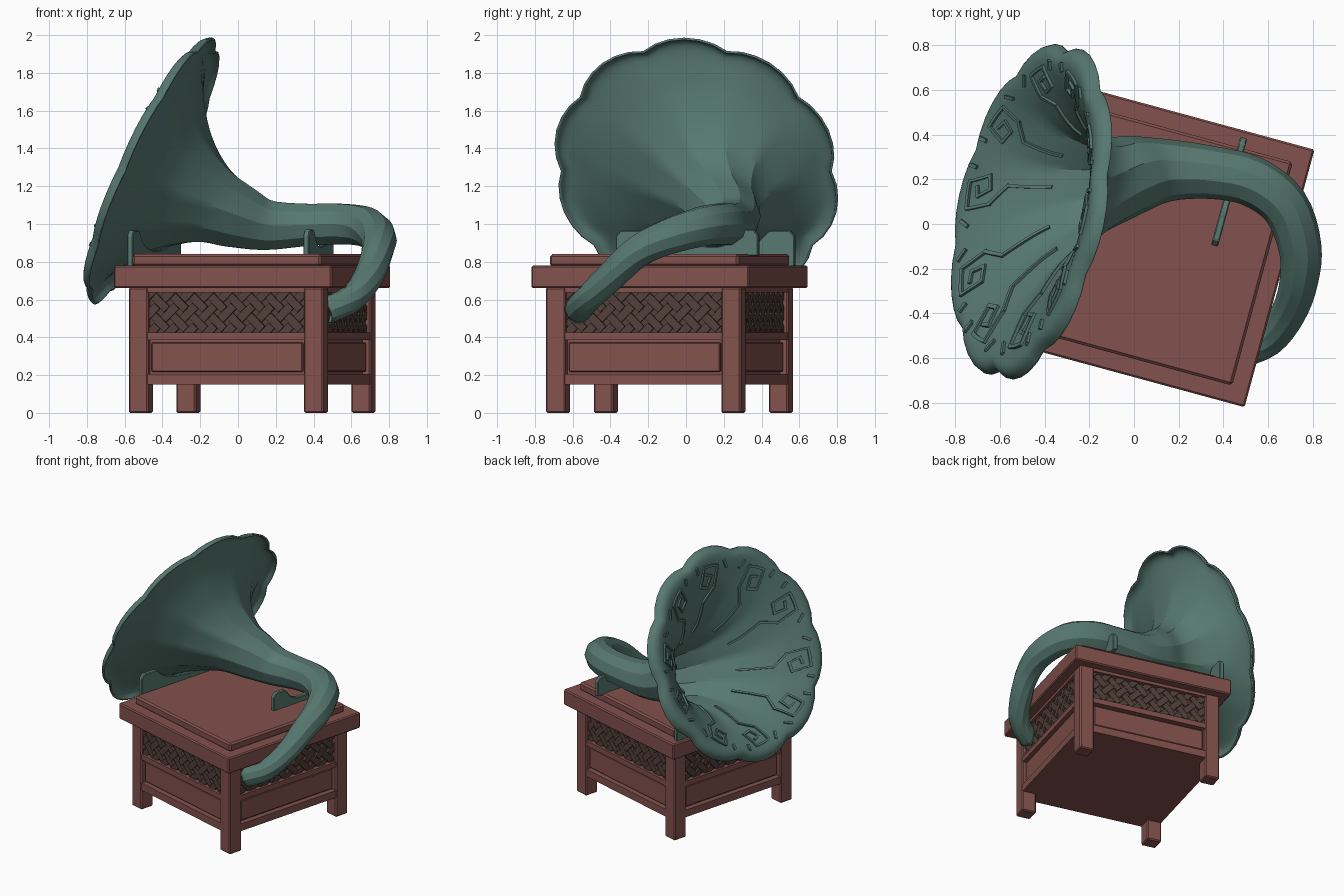
import bpy, bmesh, math
from mathutils import Vector as V, Matrix as M

if "Cube" in bpy.data.objects:
    bpy.data.objects.remove(bpy.data.objects["Cube"])


def material(name, rgb):
    m = bpy.data.materials.new(name)
    m.diffuse_color = (*rgb, 1)
    m.use_nodes = True
    m.node_tree.nodes["Principled BSDF"].inputs["Base Color"].default_value = m.diffuse_color
    return m


RED = material("red_wood", (0.225, 0.083, 0.074))
GREEN = material("patina_green", (0.095, 0.19, 0.16))
BROWN = material("lattice_brown", (0.085, 0.052, 0.042))

# The cabinet is turned 15 degrees and sits a little off centre
TABLE = M.Translation((0.075, -0.087, 0)) @ M.Rotation(math.radians(-15.2), 4, 'Z')


def finish(name, bm, mat, world=None, bevel=0, smooth=False, thick=0):
    bmesh.ops.recalc_face_normals(bm, faces=bm.faces)
    me = bpy.data.meshes.new(name)
    bm.to_mesh(me)
    bm.free()
    me.materials.append(mat)
    ob = bpy.data.objects.new(name, me)
    bpy.context.collection.objects.link(ob)
    if world:
        ob.matrix_world = world
    if thick:
        s = ob.modifiers.new("shell", 'SOLIDIFY')
        s.thickness, s.offset = thick, 0
    if bevel:
        b = ob.modifiers.new("edge", 'BEVEL')
        b.width, b.segments, b.limit_method = bevel, 1, 'ANGLE'
    if smooth:
        bpy.ops.object.select_all(action='DESELECT')
        ob.select_set(True)
        bpy.context.view_layer.objects.active = ob
        bpy.ops.object.shade_smooth_by_angle(angle=math.radians(30))
    return ob


def box(bm, x0, x1, y0, y1, z0, z1, rot=M()):
    m = rot @ M.Translation(((x0 + x1) / 2, (y0 + y1) / 2, (z0 + z1) / 2)) @ M.Diagonal((x1 - x0, y1 - y0, z1 - z0, 1))
    return bmesh.ops.create_cube(bm, size=1, matrix=m)


TURNS = [M.Rotation(k * math.pi / 2, 4, 'Z') for k in range(4)]
H = 0.534  # half width of the cabinet

# Lids
for name, h, z0, z1, bv in (("lid", 0.597, 0.66, 0.78, 0.008), ("lid_step", 0.518, 0.775, 0.84, 0.012)):
    bm = bmesh.new()
    box(bm, -h, h, -h, h, z0, z1)
    finish(name, bm, RED, TABLE, bv)

# Legs
bm = bmesh.new()
for r in TURNS:
    box(bm, -H, -H + 0.107, -H, -H + 0.107, 0, 0.665, r)
finish("legs", bm, RED, TABLE, 0.008)

# Core, rails and lower panels
bm = bmesh.new()
box(bm, -0.49, 0.49, -0.49, 0.49, 0.15, 0.66)
finish("cabinet_core", bm, RED, TABLE)
bm = bmesh.new()
w = H - 0.107
for r in TURNS:
    for z0, z1 in ((0.15, 0.205), (0.385, 0.425), (0.638, 0.662)):
        box(bm, -w - 0.005, w + 0.005, -H + 0.004, -0.47, z0, z1, r)
finish("rails", bm, RED, TABLE)
bm = bmesh.new()
for r in TURNS:
    box(bm, -w + 0.012, w - 0.012, -0.512, -0.47, 0.217, 0.373, r)
finish("lower_panels", bm, RED, TABLE, 0.006)

# Lattice backing and woven lattice
bm = bmesh.new()
for r in TURNS:
    box(bm, -w, w, -0.496, -0.47, 0.425, 0.638, r)
finish("lattice_backing", bm, BROWN, TABLE)
bm = bmesh.new()
p = 0.074
diag = M.Translation((0, 0, 0.531)) @ M.Rotation(math.pi / 4, 4, 'Y')
for i in range(-8, 9):
    for j in range(-8, 9):
        c = diag @ V((i * p, 0, j * p))
        if abs(c.x) > w + 0.05 or abs(c.z - 0.531) > 0.17:
            continue
        a, b = (0.68 * p, 0.29 * p) if (i + j) % 2 else (0.29 * p, 0.68 * p)
        box(bm, i * p - a, i * p + a, -0.513, -0.49, j * p - b, j * p + b, diag)
for co, no in (((w, 0, 0), (1, 0, 0)), ((-w, 0, 0), (-1, 0, 0)),
               ((0, 0, 0.638), (0, 0, 1)), ((0, 0, 0.425), (0, 0, -1))):
    bmesh.ops.bisect_plane(bm, geom=bm.verts[:] + bm.edges[:] + bm.faces[:],
                           plane_co=co, plane_no=no, clear_outer=True)
src = bm.verts[:] + bm.edges[:] + bm.faces[:]
for r in TURNS[1:]:
    d = bmesh.ops.duplicate(bm, geom=src)["geom"]
    bmesh.ops.transform(bm, matrix=r, verts=[g for g in d if isinstance(g, bmesh.types.BMVert)])
finish("lattice", bm, BROWN, TABLE)


# Horn cradles: upright plates with two lobes and a dipped middle
def cradle(name, lx, ly, length, lobe, z0, top, dip):
    h = length / 2
    half = [(h, z0), (h, top - 0.03), (h - 0.025, top), (h - lobe + 0.03, top), (h - lobe, top - 0.03)]
    half += [(k * (h - lobe - 0.005), dip + (top - 0.04 - dip) * k ** 3) for k in (0.95, 0.8, 0.55, 0.25)]
    prof = half + [(-y, z) for y, z in reversed(half)]
    bm = bmesh.new()
    f = bm.faces.new([bm.verts.new((lx - 0.016, ly + y, z)) for y, z in prof])
    ext = bmesh.ops.extrude_face_region(bm, geom=[f])["geom"]
    bmesh.ops.translate(bm, vec=(0.032, 0, 0), verts=[g for g in ext if isinstance(g, bmesh.types.BMVert)])
    finish(name, bm, GREEN, TABLE, 0.005)


cradle("neck_cradle", 0.278, 0.315, 0.50, 0.13, 0.83, 0.97, 0.88)
cradle("bell_cradle", -0.551, 0.049, 0.98, 0.17, 0.775, 0.965, 0.86)

# Horn: stations of centre, radius and how far the ring is turned to the mouth plane
N = V((-0.89, 0.19, 0.41)).normalized()
C = V((-0.485, 0.063, 1.297))
ST = [(V(a), r, k) for a, r, k in (
    ((0.465, -0.575, 0.54), 0.066, 0), ((0.60, -0.52, 0.605), 0.067, 0), ((0.69, -0.40, 0.72), 0.072, 0),
    ((0.737, -0.26, 0.85), 0.079, 0), ((0.742, -0.10, 0.93), 0.09, 0), ((0.675, 0.08, 0.985), 0.1, 0),
    ((0.53, 0.19, 1.0), 0.106, 0), ((0.35, 0.23, 0.995), 0.111, 0), ((0.15, 0.24, 0.995), 0.133, 0),
    ((0.0, 0.215, 1.04), 0.172, 0.4), ((-0.14, 0.17, 1.10), 0.215, 0.75), ((-0.29, 0.125, 1.165), 0.33, 1),
    ((-0.40, 0.10, 1.23), 0.485, 1), ((-0.457, 0.075, 1.275), 0.61, 1), (C, 0.70, 1),
    (C - N * 0.01, 0.748, 1), (C - N * 0.045, 0.77, 1))]
LAST, LOBES = len(ST) - 1, 10


def spline(t, idx):
    i = min(int(t), LAST - 1)
    a, b, c, d = (ST[min(max(i + o, 0), LAST)][idx] for o in (-1, 0, 1, 2))
    f = t - i
    return 0.5 * (2 * b + (c - a) * f + (2 * a - 5 * b + 4 * c - d) * f * f + (3 * b - a - 3 * c + d) * f ** 3)


def horn(t, th):
    c, r = spline(t, 0), spline(t, 1)
    k = min(max(spline(t, 2), 0), 1)
    tan = (spline(min(t + 0.05, LAST), 0) - spline(max(t - 0.05, 0), 0)).normalized()
    n = N if k > 0.99 else (tan * (1 - k) + N * k).normalized()
    side = n.cross(V((0, 0, 1))).normalized()
    up = side.cross(n)
    # ten-sided tube that opens into scalloped petals
    step = 2 * math.pi / LOBES
    facet = (math.cos(step / 2) / math.cos((th % step) - step / 2)) * 1.01
    petal = 1 - 0.055 * (1 - abs(math.sin(th * LOBES / 2)) ** 0.8)
    g = min(max((t - 11) / 3.5, 0), 1)
    return c + (side * math.cos(th) + up * math.sin(th)) * r * (facet * (1 - g) + petal * g)


SEG = LOBES * 6
ts = [i / 4 for i in range(LAST * 4 + 1)]
bm = bmesh.new()
rings = [[bm.verts.new(horn(t, 2 * math.pi * s / SEG)) for s in range(SEG)] for t in ts]
for a, b in zip(rings, rings[1:]):
    for s in range(SEG):
        bm.faces.new((a[s], a[s - 1], b[s - 1], b[s]))
finish("horn", bm, GREEN, smooth=True, thick=0.012)


# Raised scrolls inside the bell, laid on its surface from flat (sideways, radius) paths
def on_bell(u, rad, th0, lift):
    lo, hi = 10.0, 15.0
    for _ in range(18):
        mid = (lo + hi) / 2
        lo, hi = (mid, hi) if spline(mid, 1) < rad else (lo, mid)
    th = th0 + u / rad
    q = horn(lo, th)
    n = (horn(lo + 0.02, th) - q).cross(horn(lo, th + 0.02) - q).normalized()
    return q + (n if n.dot(N) > 0 else -n) * lift


def ribbon(bm, path, th0, flip, width=0.007):
    pts = [V((x * flip, y)) for x, y in path]
    for a, b in zip(pts, pts[1:]):
        d = (b - a).normalized()
        a, b = a - d * width * 0.9, b + d * width * 0.9
        o = V((-d.y, d.x)) * width
        num = max(1, round((b - a).length / 0.04))
        prev = None
        for k in range(num + 1):
            q = a.lerp(b, k / num)
            l, r = q + o, q - o
            cur = [bm.verts.new(on_bell(x.x, x.y, th0, h)) for x, h in ((l, 0), (l, 0.019), (r, 0.019), (r, 0))]
            if prev:
                for s in range(3):
                    bm.faces.new((prev[s], prev[s + 1], cur[s + 1], cur[s]))
            if k in (0, num):
                bm.faces.new(cur)
            prev = cur


SCROLL = [(0.01, 0.30), (0.03, 0.46), (-0.05, 0.53), (-0.06, 0.65), (0.07, 0.665), (0.09, 0.56), (0.02, 0.54),
          (-0.005, 0.60), (0.04, 0.615)]
bm = bmesh.new()
for k in range(LOBES):
    th0, flip = 2 * math.pi * (k + 0.5) / LOBES, 1 if k % 2 else -1
    ribbon(bm, SCROLL, th0, flip)
    ribbon(bm, [(-0.14, 0.64), (-0.12, 0.67)], th0, flip, 0.009)
    ribbon(bm, [(0.14, 0.66), (0.15, 0.69)], th0, flip, 0.009)
finish("bell_scrolls", bm, GREEN)
